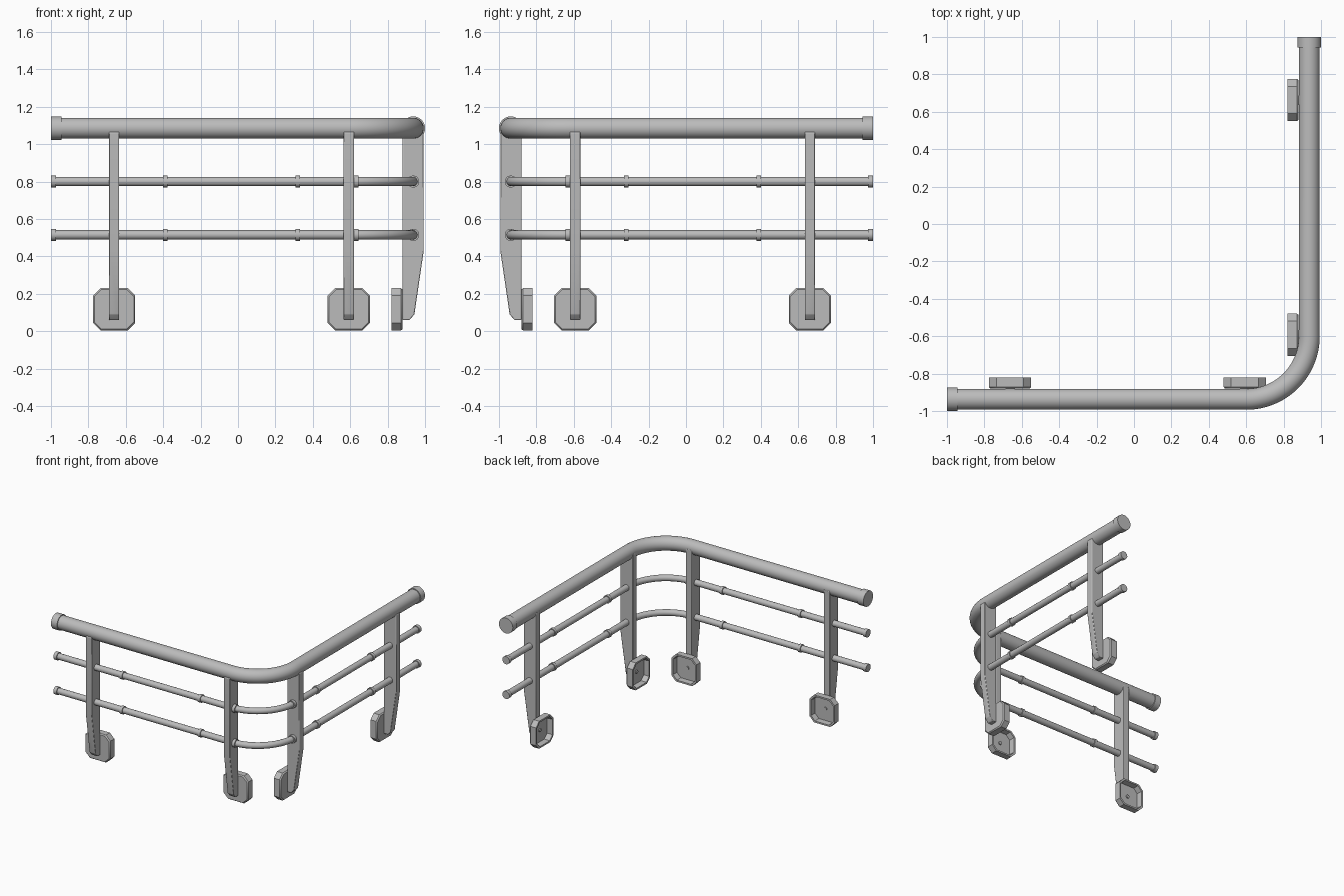
import bpy, bmesh, math
from mathutils import Vector

cube = bpy.data.objects.get("Cube")
if cube:
    bpy.data.objects.remove(cube, do_unlink=True)

steel = bpy.data.materials.new("grey_steel")
steel.use_nodes = True
GREY = (0.5, 0.5, 0.5, 1)
steel.diffuse_color = GREY
steel.node_tree.nodes["Principled BSDF"].inputs["Base Color"].default_value = GREY

LINE = 0.937                     # distance of both arms from the centre
BEND = 0.60                      # where the corner bend starts
RAIL_Z = 1.085


def front(p):
    return Vector(p)


def side(p):
    # Reflects the front arm onto the side arm
    return Vector((-p[1], -p[0], p[2]))


def finish(name, bm, bevel=0):
    bmesh.ops.recalc_face_normals(bm, faces=bm.faces)
    mesh = bpy.data.meshes.new(name)
    bm.to_mesh(mesh)
    bm.free()
    mesh.materials.append(steel)
    ob = bpy.data.objects.new(name, mesh)
    bpy.context.collection.objects.link(ob)
    if bevel:
        mod = ob.modifiers.new("soft_edges", "BEVEL")
        mod.width = bevel
        mod.segments = 2
    bpy.ops.object.select_all(action="DESELECT")
    ob.select_set(True)
    bpy.context.view_layer.objects.active = ob
    bpy.ops.object.shade_smooth_by_angle(angle=math.radians(35))
    return ob


def loft(bm, rings):
    # Bridges closed rings and caps both ends
    loops = [[bm.verts.new(p) for p in ring] for ring in rings]
    n = len(loops[0])
    for a, b in zip(loops, loops[1:]):
        for i in range(n):
            j = (i + 1) % n
            bm.faces.new((a[i], a[j], b[j], b[i]))
    bm.faces.new(loops[0])
    bm.faces.new(loops[-1])


def tube(name, path, radius, sides=28):
    # Round bar swept along a level path
    bm = bmesh.new()
    rings = []
    for i, p in enumerate(path):
        d = (path[min(i + 1, len(path) - 1)] - path[max(i - 1, 0)]).normalized()
        out = Vector((d.y, -d.x, 0))
        angles = [math.tau * k / sides for k in range(sides)]
        rings.append([p + radius * (math.cos(a) * out + math.sin(a) * Vector((0, 0, 1)))
                      for a in angles])
    loft(bm, rings)
    return finish(name, bm)


def corner_path(z):
    r = LINE - BEND
    path = [Vector((-0.99, -LINE, z))]
    for k in range(25):
        a = math.radians(-90 + 90 * k / 24)
        path.append(Vector((BEND + r * math.cos(a), -BEND + r * math.sin(a), z)))
    path.append(Vector((LINE, 0.99, z)))
    return path


def collar(name, place, x0, x1, z, radius):
    tube(name, [place((x, -LINE, z)) for x in (x0, x1)], radius)


def post(name, place, x):
    # Tapered flat bar, profile in depth and height
    profile = [(-0.88, 1.085), (-0.97, 1.085), (-0.993, 1.06), (-0.993, 0.43),
               (-0.943, 0.09), (-0.917, 0.06), (-0.88, 0.06)]
    bm = bmesh.new()
    loft(bm, [[place((x + w, y, z)) for y, z in profile] for w in (-0.0275, 0.0275)])
    finish(name, bm, 0.004)


def octagon(place, x, y, half, cut):
    k = half - cut
    outline = [(-k, -half), (k, -half), (half, -k), (half, k),
               (k, half), (-k, half), (-half, k), (-half, -k)]
    return [place((x + u, y, 0.117 + v)) for u, v in outline]


def foot(name, place, x):
    # Hollow pad, open towards the inside of the corner
    bm = bmesh.new()
    loft(bm, [octagon(place, x, -0.880, 0.106, 0.038),
              octagon(place, x, -0.871, 0.113, 0.04),
              octagon(place, x, -0.820, 0.113, 0.04),
              octagon(place, x, -0.820, 0.100, 0.036),
              octagon(place, x, -0.866, 0.096, 0.035)])
    finish(name, bm)
    # Bolt end in the hollow
    bm = bmesh.new()
    rings = []
    for y in (-0.868, -0.858):
        rings.append([place((x + 0.014 * math.cos(math.tau * k / 12), y,
                             0.117 + 0.014 * math.sin(math.tau * k / 12))) for k in range(12)])
    loft(bm, rings)
    finish(name + "_bolt", bm)


# Handrail and the two thin rails
tube("handrail", corner_path(RAIL_Z), 0.056, 40)
RAILS = {"upper_rail": 0.80, "lower_rail": 0.515}
for name, z in RAILS.items():
    tube(name, corner_path(z), 0.025, 20)

# Both arms
for arm, place in (("front", front), ("side", side)):
    collar(arm + "_handrail_cap", place, -1.0, -0.945, RAIL_Z, 0.063)
    for rail, z in RAILS.items():
        collar(f"{arm}_{rail}_cap", place, -1.0, -0.972, z, 0.032)
        for i, x in enumerate((-0.39, 0.32, 0.633)):
            collar(f"{arm}_{rail}_joint_{i + 1}", place, x - 0.012, x + 0.012, z, 0.032)
    for label, x in (("outer", -0.6625), ("inner", 0.5925)):
        post(f"{arm}_{label}_post", place, x)
        foot(f"{arm}_{label}_foot", place, x)
